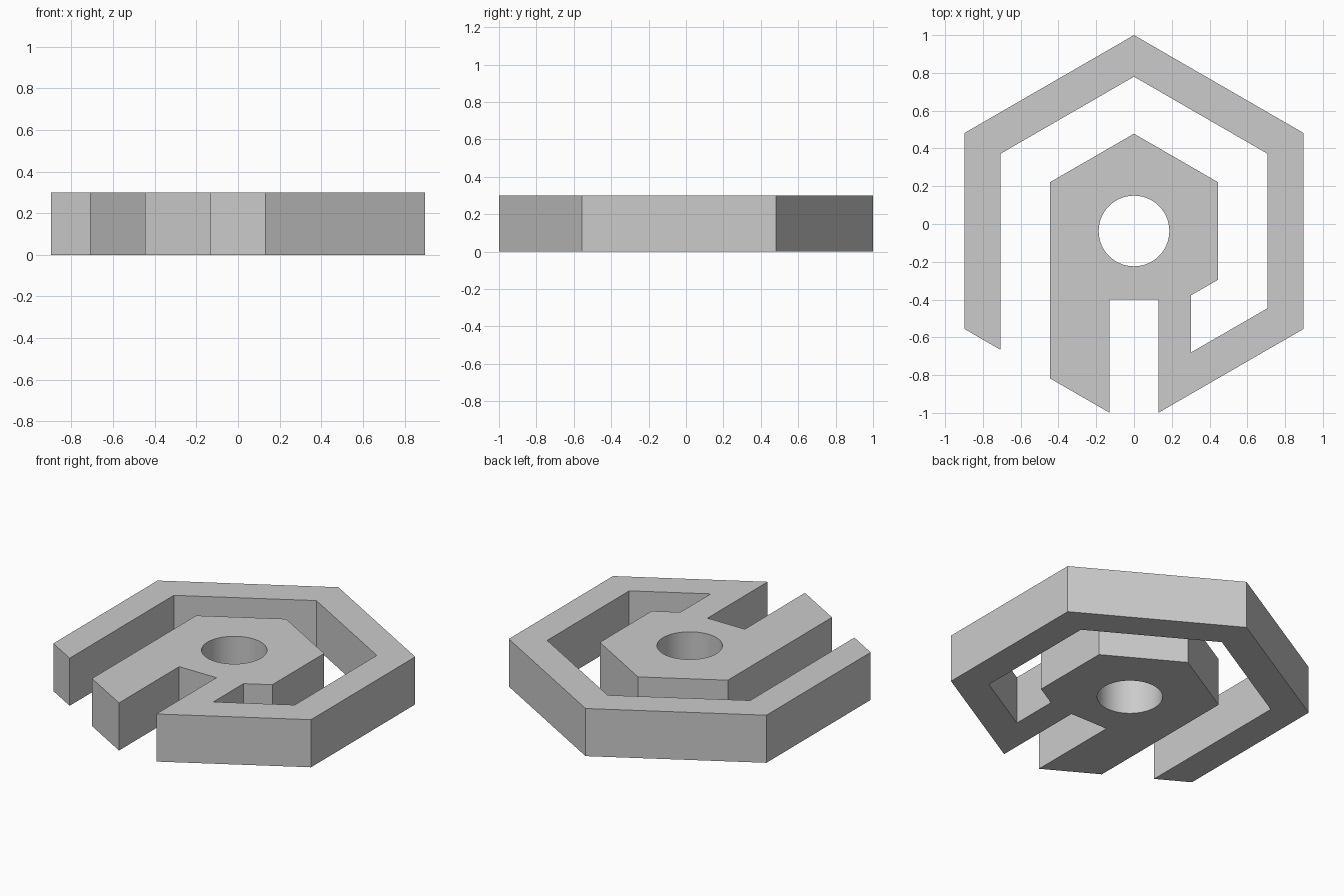
import bpy
import bmesh
from math import sin, cos, radians, sqrt
from mathutils import Vector

cube = bpy.data.objects.get("Cube")
if cube:
    bpy.data.objects.remove(cube, do_unlink=True)

HEIGHT = 0.3
CENTRE_Y = -0.037
OUTER, INNER, CORE = 1.037, 0.817, 0.515   # hexagon corner radii
HOLE = 0.187
SLOT = 0.13                                # half width of the front slot


def corner(radius, angle):
    """Corner of a pointed-top hexagon, angle counted from +x."""
    a = radians(angle)
    return (radius * cos(a), CENTRE_Y + radius * sin(a))


def lower_edge(radius, x):
    """Point at x on one of the two lower sloping hexagon sides."""
    return (x, CENTRE_Y - radius + abs(x) / sqrt(3))


gap = INNER * cos(radians(30))
core_side = CORE * cos(radians(30))
neck = 0.303

# Outline: outer ring, its inside, the core, then the front slot
outline = [corner(OUTER, a) for a in (-30, 30, 90, 150, 210)]
outline.append(lower_edge(OUTER, -gap))
outline += [corner(INNER, a) for a in (150, 90, 30, -30)]
outline += [lower_edge(INNER, neck), lower_edge(CORE, neck)]
outline += [corner(CORE, a) for a in (-30, 30, 90, 150)]
outline += [lower_edge(OUTER, -core_side), lower_edge(OUTER, -SLOT),
            (-SLOT, -0.4), (SLOT, -0.4), lower_edge(OUTER, SLOT)]

# Extruded body
bm = bmesh.new()
base = bm.faces.new([bm.verts.new((x, y, 0)) for x, y in outline])
top = bmesh.ops.extrude_face_region(bm, geom=[base], use_keep_orig=True)["geom"]
bmesh.ops.translate(bm, vec=Vector((0, 0, HEIGHT)),
                    verts=[g for g in top if isinstance(g, bmesh.types.BMVert)])
bmesh.ops.recalc_face_normals(bm, faces=bm.faces)
mesh = bpy.data.meshes.new("hexagon_body")
bm.to_mesh(mesh)
bm.free()
body = bpy.data.objects.new("hexagon_body", mesh)
bpy.context.collection.objects.link(body)

# Grey material
grey = bpy.data.materials.new("plain grey")
grey.use_nodes = True
colour = (0.6, 0.6, 0.6, 1)
grey.diffuse_color = colour
grey.node_tree.nodes["Principled BSDF"].inputs["Base Color"].default_value = colour
mesh.materials.append(grey)

# Round centre hole
bpy.ops.mesh.primitive_cylinder_add(vertices=64, radius=HOLE, depth=1,
                                    location=(0, CENTRE_Y, HEIGHT / 2))
cutter = bpy.context.object
cutter.name = "hole_cutter"
cutter.hide_render = True
cutter.data.materials.append(grey)
cut = body.modifiers.new("centre_hole", "BOOLEAN")
cut.operation = "DIFFERENCE"
cut.solver = "EXACT"
cut.object = cutter

bpy.ops.object.select_all(action="DESELECT")
body.select_set(True)
bpy.context.view_layer.objects.active = body
bpy.ops.object.modifier_apply(modifier=cut.name)
bpy.data.objects.remove(cutter, do_unlink=True)
bpy.ops.object.shade_smooth_by_angle(angle=radians(20))
